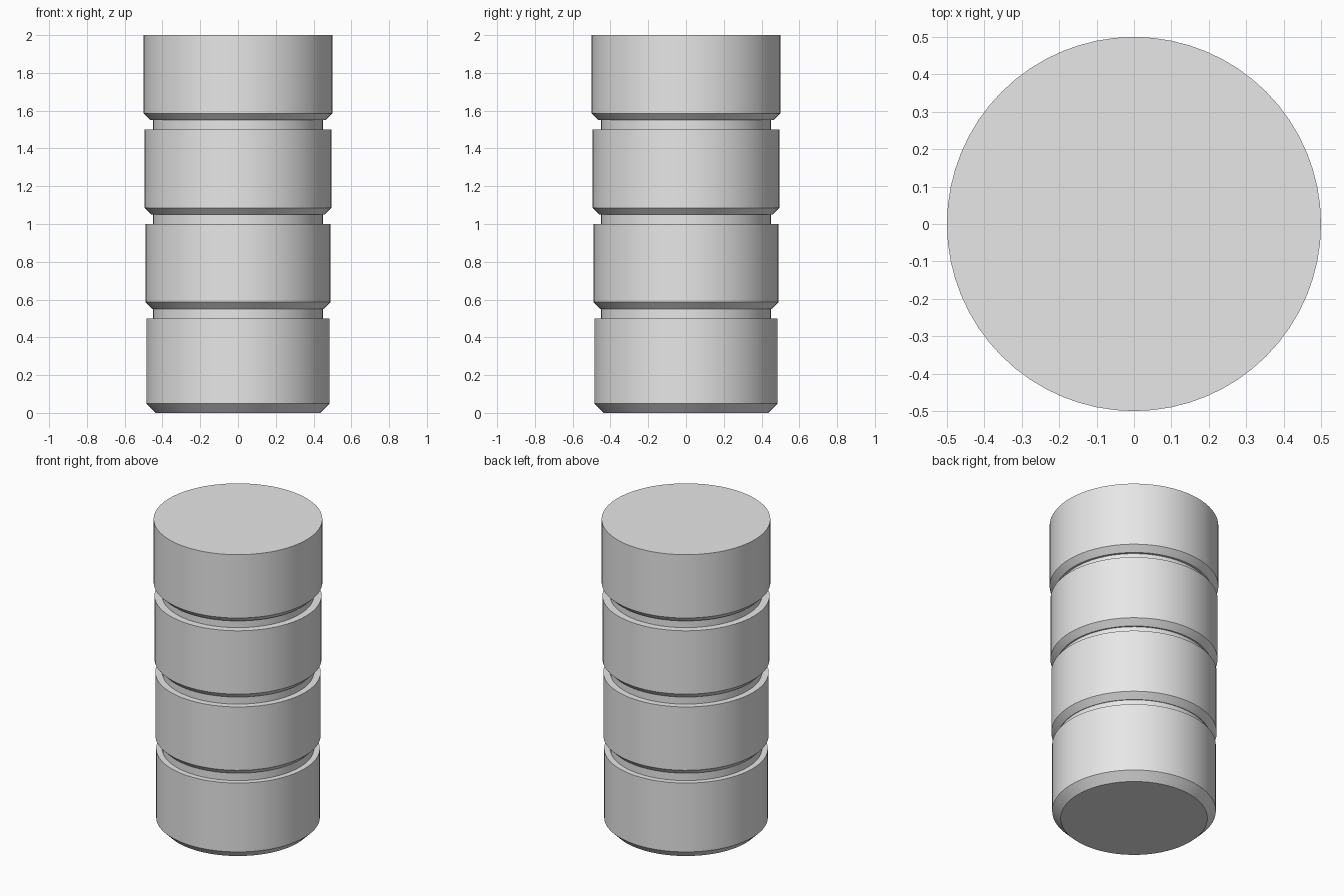
import bpy
import bmesh
import math

if "Cube" in bpy.data.objects:
    bpy.data.objects.remove(bpy.data.objects["Cube"], do_unlink=True)

SIDES = 64
RINGS = 4
RING_PITCH = 0.5
GROOVE_RADIUS = 0.45
GROOVE_HEIGHT = 0.05

grey = bpy.data.materials.new("light grey")
grey.use_nodes = True
colour = (0.8, 0.8, 0.8, 1)
grey.diffuse_color = colour
grey.node_tree.nodes["Principled BSDF"].inputs["Base Color"].default_value = colour

# Profile: four chamfered rings, each a little wider, with grooves between
profile = [(0, 0)]
for i in range(RINGS):
    radius = 0.485 + 0.005 * i
    base = RING_PITCH * i
    chamfer = 0.036
    if i == 0:
        chamfer = 0.05
    else:
        profile.append((GROOVE_RADIUS, base))
        base += GROOVE_HEIGHT
        profile.append((GROOVE_RADIUS, base))
    profile += [(radius - chamfer, base),
                (radius, base + chamfer),
                (radius, RING_PITCH * (i + 1))]
profile.append((0, RING_PITCH * RINGS))

# Turn the profile around the vertical axis
bm = bmesh.new()
verts = [bm.verts.new((r, 0, z)) for r, z in profile]
edges = [bm.edges.new(pair) for pair in zip(verts, verts[1:])]
bmesh.ops.spin(bm, geom=verts + edges, cent=(0, 0, 0), axis=(0, 0, 1),
               angle=math.tau, steps=SIDES, use_merge=True)
bmesh.ops.remove_doubles(bm, verts=bm.verts, dist=0.0001)
bmesh.ops.recalc_face_normals(bm, faces=bm.faces)

mesh = bpy.data.meshes.new("ribbed_column")
bm.to_mesh(mesh)
bm.free()
mesh.materials.append(grey)
column = bpy.data.objects.new("ribbed_column", mesh)
bpy.context.collection.objects.link(column)

# Smooth sides with crisp chamfer and groove edges
bpy.ops.object.select_all(action="DESELECT")
column.select_set(True)
bpy.context.view_layer.objects.active = column
bpy.ops.object.shade_smooth_by_angle(angle=math.radians(30))
